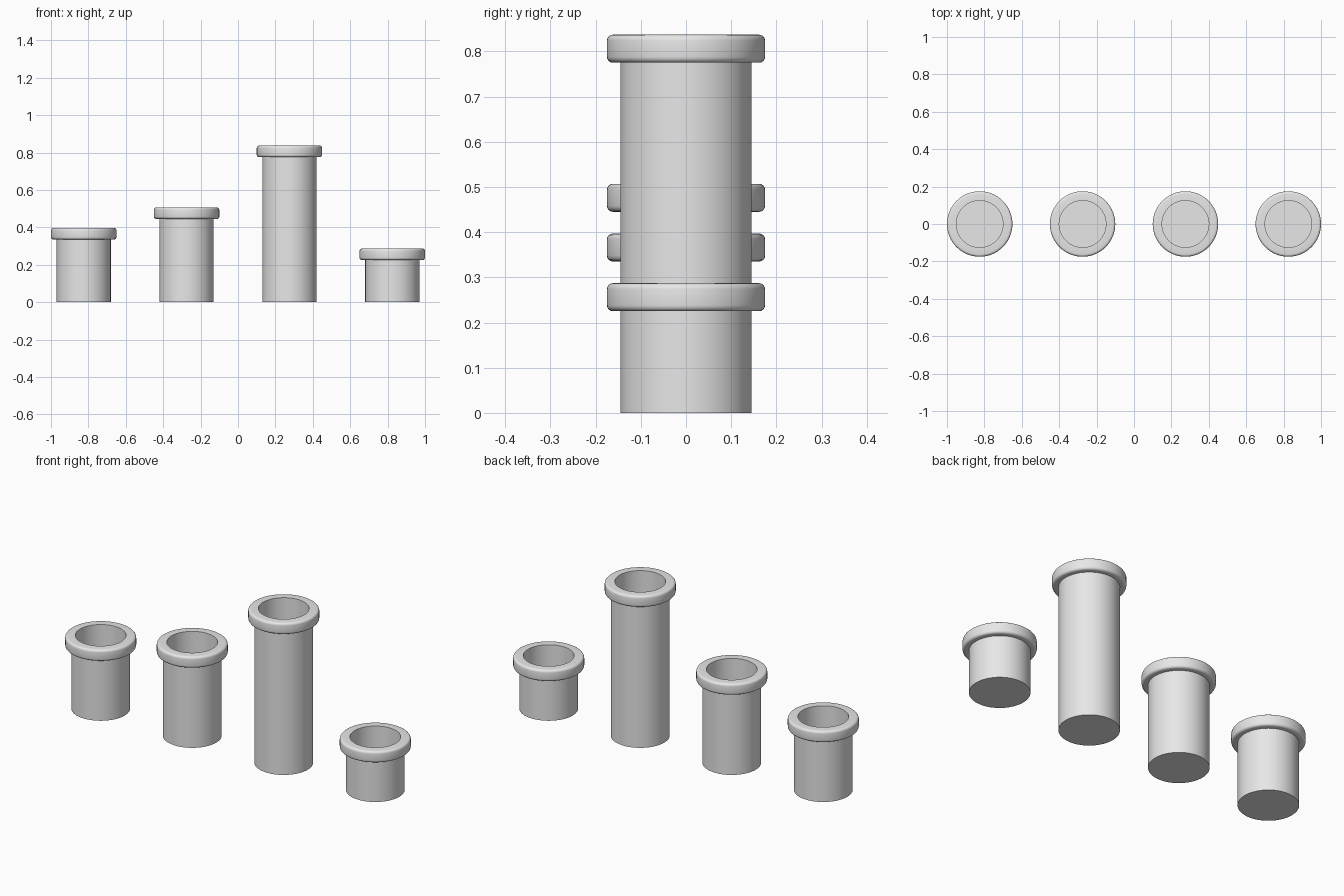
import bpy
import bmesh
from math import sin, cos, pi

cube = bpy.data.objects.get("Cube")
if cube:
    bpy.data.objects.remove(cube, do_unlink=True)

SIDES = 64
TUBE_R, RIM_R, BORE_R = 0.145, 0.175, 0.125
RIM_H, BEVEL, FLOOR = 0.062, 0.013, 0.01

grey = bpy.data.materials.new("plain grey")
grey.use_nodes = True
colour = (0.8, 0.8, 0.8, 1)
grey.diffuse_color = colour
grey.node_tree.nodes["Principled BSDF"].inputs["Base Color"].default_value = colour


def arc(r, z, start, steps=4):
    """Quarter-round corner points, turning upward from the start angle."""
    angles = [start + pi / 2 * i / steps for i in range(steps + 1)]
    return [(r + BEVEL * cos(a), z + BEVEL * sin(a)) for a in angles]


def pipe(name, x, height):
    # Profile: base, outer wall, rounded collar, bore, inner floor
    low = height - RIM_H
    profile = [(0, 0), (TUBE_R, 0), (TUBE_R, low)]
    profile += arc(RIM_R - BEVEL, low + BEVEL, -pi / 2)
    profile += arc(RIM_R - BEVEL, height - BEVEL, 0)
    profile += [(BORE_R, height), (BORE_R, FLOOR), (0, FLOOR)]

    # Revolve the profile around the pipe axis
    bm = bmesh.new()
    verts = [bm.verts.new((r, 0, z)) for r, z in profile]
    edges = [bm.edges.new(pair) for pair in zip(verts, verts[1:])]
    bmesh.ops.spin(bm, geom=verts + edges, cent=(0, 0, 0), axis=(0, 0, 1),
                   angle=2 * pi, steps=SIDES)
    bmesh.ops.remove_doubles(bm, verts=bm.verts, dist=1e-4)
    bmesh.ops.recalc_face_normals(bm, faces=bm.faces)
    mesh = bpy.data.meshes.new(name)
    bm.to_mesh(mesh)
    bm.free()
    mesh.materials.append(grey)

    obj = bpy.data.objects.new(name, mesh)
    obj.location.x = x
    bpy.context.collection.objects.link(obj)
    bpy.ops.object.select_all(action="DESELECT")
    obj.select_set(True)
    bpy.context.view_layer.objects.active = obj
    bpy.ops.object.shade_smooth_by_angle()


# Row of four pipes, each with its own height
pipe("medium_pipe", -0.825, 0.397)
pipe("long_pipe", -0.275, 0.507)
pipe("tall_pipe", 0.275, 0.837)
pipe("short_pipe", 0.825, 0.287)
